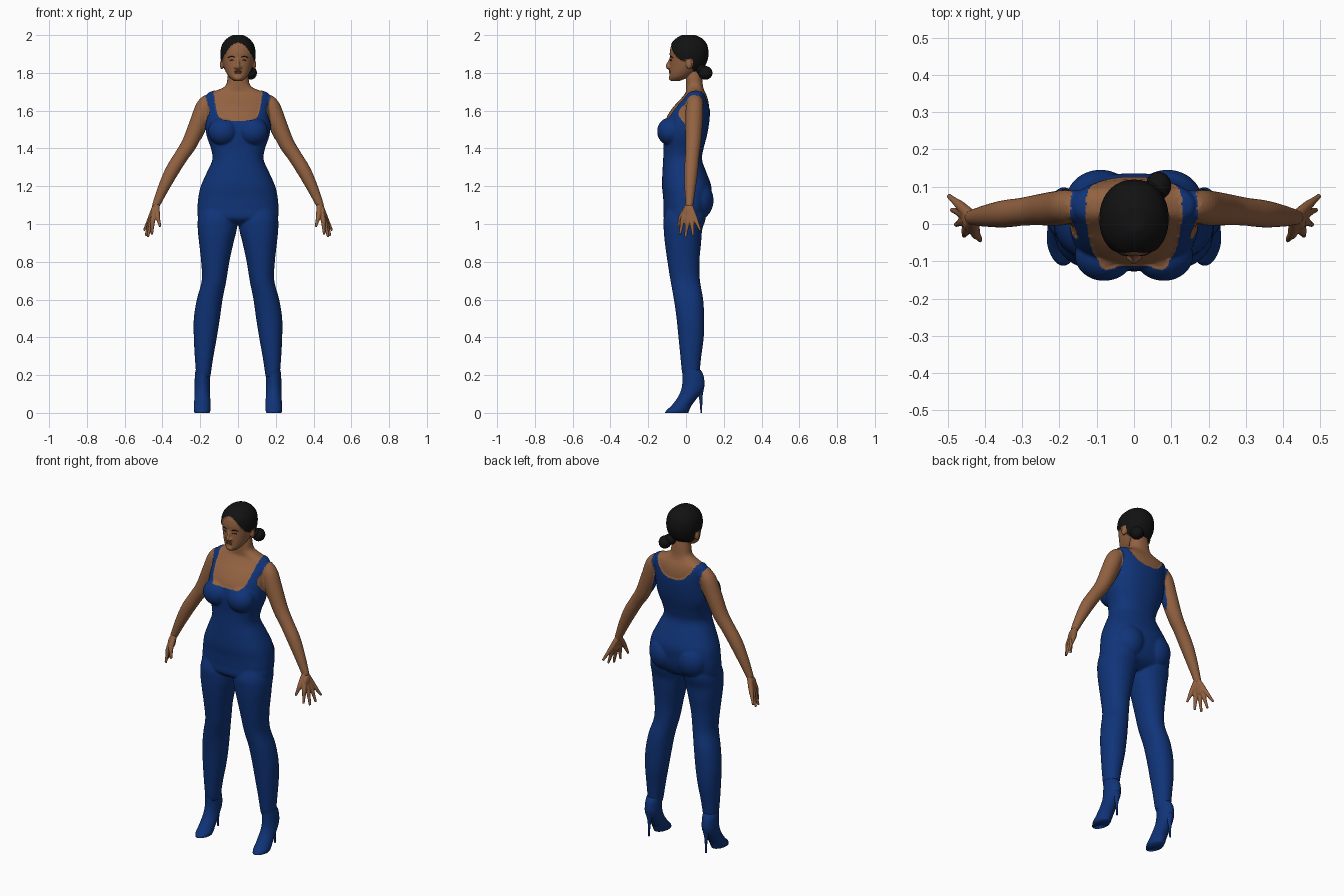
import bpy, bmesh, math
from mathutils import Vector, Matrix

cube = bpy.data.objects.get("Cube")
if cube:
    bpy.data.objects.remove(cube, do_unlink=True)


def material(name, colour):
    mat = bpy.data.materials.new(name)
    mat.use_nodes = True
    mat.diffuse_color = (*colour, 1)
    shader = mat.node_tree.nodes["Principled BSDF"]
    shader.inputs["Base Color"].default_value = (*colour, 1)
    shader.inputs["Roughness"].default_value = 0.8
    return mat


SKIN = material("warm brown skin", (0.29, 0.122, 0.053))
SUIT = material("royal blue fabric", (0.005, 0.034, 0.19))
HAIR = material("black hair", (0.006, 0.006, 0.006))
LIPS = material("brown lips", (0.2, 0.07, 0.04))


def dense(rows, steps=5):
    """Smoothly interpolate rows of numbers."""
    out = []
    for i in range(len(rows) - 1):
        quad = [Vector(rows[min(max(i + k, 0), len(rows) - 1)]) for k in (-1, 0, 1, 2)]
        a, b, c, d = quad
        for s in range(steps):
            t = s / steps
            out.append(b + (c - a) * t / 2 + (a - b * 2.5 + c * 2 - d / 2) * t * t
                       + ((b - c) * 1.5 + (d - a) / 2) * t ** 3)
    return out + [Vector(rows[-1])]


def skin_rings(bm, rings):
    """Bridge rings of points and cap both ends."""
    loops = [[bm.verts.new(p) for p in ring] for ring in rings]
    n = len(loops[0])
    for lo, hi in zip(loops, loops[1:]):
        for i in range(n):
            j = (i + 1) % n
            bm.faces.new((lo[i], lo[j], hi[j], hi[i]))
    bm.faces.new(loops[0])
    bm.faces.new(loops[-1])


def loft(bm, rows, side=1, power=2.3, n=48):
    """Level superellipse sections given as z, x low, x high, y front, y back."""
    rings = []
    for z, xa, xb, ya, yb in dense(rows):
        ring = []
        for i in range(n):
            a = math.tau * i / n
            u, v = (math.copysign(abs(f) ** (2 / power), f) for f in (math.cos(a), math.sin(a)))
            ring.append((side * ((xa + xb) / 2 + u * (xb - xa) / 2),
                         (ya + yb) / 2 + v * (yb - ya) / 2, z))
        rings.append(ring)
    skin_rings(bm, rings)


def centred(rows):
    return [(z, -w, w, front, back) for z, w, front, back in rows]


def tube(bm, rows, side=1, n=20):
    """Round limb along a path given as x, y, z, radius."""
    pts = dense(rows)
    rings = []
    for i, p in enumerate(pts):
        along = (pts[min(i + 1, len(pts) - 1)] - pts[max(i - 1, 0)]).xyz.normalized()
        u = along.cross(Vector((0, 1, 0))).normalized()
        v = along.cross(u)
        ring = [p.xyz + (u * math.cos(math.tau * k / n) + v * math.sin(math.tau * k / n)) * p.w
                for k in range(n)]
        rings.append([(side * q.x, q.y, q.z) for q in ring])
    skin_rings(bm, rings)


def ball(bm, centre, radii):
    bmesh.ops.create_uvsphere(bm, u_segments=32, v_segments=20, radius=1,
                              matrix=Matrix.LocRotScale(centre, None, Vector(radii)))


def finish(bm, name, mats, voxel=0, smoothing=4):
    """Make the object; with a voxel size, fuse its volumes into one skin."""
    bmesh.ops.recalc_face_normals(bm, faces=bm.faces)
    mesh = bpy.data.meshes.new(name)
    bm.to_mesh(mesh)
    bm.free()
    obj = bpy.data.objects.new(name, mesh)
    bpy.context.collection.objects.link(obj)
    for mat in mats:
        mesh.materials.append(mat)
    bpy.ops.object.select_all(action='DESELECT')
    bpy.context.view_layer.objects.active = obj
    obj.select_set(True)
    if voxel:
        fuse = obj.modifiers.new("fuse", 'REMESH')
        fuse.mode = 'VOXEL'
        fuse.voxel_size = voxel
        soften = obj.modifiers.new("soften", 'SMOOTH')
        soften.factor = 0.5
        soften.iterations = smoothing
        for mod in ("fuse", "soften"):
            bpy.ops.object.modifier_apply(modifier=mod)
    obj.data.shade_smooth()
    return obj


def cover(obj, rule, thickness):
    """Give faces that meet the rule the second material and raise them slightly."""
    bm = bmesh.new()
    bm.from_mesh(obj.data)
    bm.normal_update()
    raised = set()
    for f in bm.faces:
        f.smooth = True
        f.material_index = int(rule(*f.calc_center_median()))
        if f.material_index:
            raised.update(f.verts)
    moves = [(v, v.normal * thickness) for v in raised]
    for v, move in moves:
        v.co += move
    bm.to_mesh(obj.data)
    bm.free()


# Body: torso with neck, bust, seat, legs and arms fused together
TORSO = [(1.0, .1, -.07, .04), (1.03, .2, -.112, .095), (1.08, .21, -.115, .122),
         (1.14, .206, -.117, .13), (1.2, .193, -.123, .13), (1.27, .162, -.121, .105),
         (1.34, .132, -.117, .081), (1.4, .139, -.115, .089), (1.46, .16, -.118, .105),
         (1.51, .168, -.117, .115), (1.57, .166, -.1, .122), (1.62, .166, -.067, .122),
         (1.66, .167, -.03, .116), (1.69, .158, -.005, .105), (1.703, .125, 0, .098),
         (1.73, .068, 0, .09), (1.78, .055, 0, .085), (1.82, .05, .01, .08)]
LEG = [(1.1, .03, .19, -.09, .1), (1.03, .007, .208, -.114, .1), (.97, .011, .209, -.114, .082),
       (.9, .028, .202, -.108, .076), (.8, .05, .191, -.094, .067), (.7, .066, .188, -.078, .07),
       (.6, .086, .214, -.06, .087), (.5, .1, .23, -.046, .092), (.4, .116, .23, -.036, .09),
       (.3, .134, .225, -.026, .077), (.22, .146, .219, -.018, .069), (.19, .15, .217, -.01, .066)]
ARM = [(.15, .05, 1.66, .036), (.178, .046, 1.62, .046), (.208, .042, 1.54, .047),
       (.255, .038, 1.43, .042), (.3, .033, 1.36, .038), (.35, .027, 1.28, .037),
       (.395, .022, 1.19, .03), (.43, .018, 1.11, .022), (.438, .016, 1.09, .02)]
bm = bmesh.new()
loft(bm, centred(TORSO))
for s in (-1, 1):
    loft(bm, LEG, s, 2.15)
    tube(bm, ARM, s)
    ball(bm, (s * .08, -.085, 1.49), (.075, .064, .07))
    ball(bm, (s * .09, .06, 1.125), (.09, .082, .1))
body = finish(bm, "body", (SKIN, SUIT), 0.006, 6)


def in_suit(x, y, z):
    x = abs(x)
    armhole = .17 - .022 * math.exp(-((z - 1.6) / .045) ** 2) + max(0, 1.53 - z) * .35
    if y < .05:
        neckline = 1.545 + .165 * (x / .13) ** 8
    else:
        neckline = 1.605 + .105 * (x / .13) ** 3
    return x < armhole and z < min(neckline, 1.72)


cover(body, in_suit, 0.004)

# Hands: fingers and thumb run from the wrist and fuse into a palm
FINGERS = [((.45, -.016, 1.025), (.456, -.032, .945)), ((.458, .008, 1.015), (.478, -.002, .93)),
           ((.463, .03, 1.02), (.489, .038, .937)), ((.465, .048, 1.03), (.498, .076, .965)),
           ((.426, -.024, 1.04), (.412, -.044, .985))]
for s, side_name in ((-1, "right"), (1, "left")):
    bm = bmesh.new()
    for knuckle, tip in FINGERS:
        joint = Vector(knuckle).lerp(Vector(tip), .5)
        tube(bm, [(.432, .017, 1.105, .017), (*knuckle, .0135), (*joint, .0095), (*tip, .0065)], s, 12)
    ball(bm, (s * .449, .016, 1.055), (.014, .034, .04))
    finish(bm, side_name + "_hand", (SKIN,), 0.0035, 3)

# Ankle boots with pointed toes and thin heels
BOOT = [(.228, .146, .225, -.021, .077), (.2, .147, .228, -.019, .092), (.15, .147, .23, -.02, .098),
        (.115, .148, .23, -.028, .086), (.08, .147, .231, -.045, .06), (.04, .146, .233, -.075, .03),
        (.015, .146, .234, -.102, .018), (0, .15, .23, -.112, .012)]
for s, side_name in ((-1, "right"), (1, "left")):
    bm = bmesh.new()
    loft(bm, BOOT, s, 1.9)
    finish(bm, side_name + "_boot", (SUIT,))
    bm = bmesh.new()
    tube(bm, [(.188, .072, .14, .026), (.188, .077, .09, .011), (.188, .08, .04, .006),
              (.188, .081, 0, .005)], s, 12)
    finish(bm, side_name + "_heel", (SUIT,))

# Head with nose, chin and ears; hair is a raised cap
HEAD = [(1.757, .022, -.076, -.035), (1.775, .045, -.086, .01), (1.8, .062, -.086, .05),
        (1.83, .075, -.086, .09), (1.87, .085, -.085, .11), (1.91, .088, -.086, .114),
        (1.95, .079, -.076, .106), (1.98, .053, -.048, .08), (1.996, .025, -.02, .045)]
bm = bmesh.new()
loft(bm, centred(HEAD), 1, 2.15)
tube(bm, [(0, -.08, 1.878, .007), (0, -.09, 1.855, .008), (0, -.097, 1.834, .011),
          (0, -.082, 1.822, .01)])
ball(bm, (0, -.078, 1.773), (.022, .014, .015))
for s in (-1, 1):
    ball(bm, (s * .086, .016, 1.845), (.01, .016, .026))
    ball(bm, (s * .014, -.09, 1.83), (.008, .009, .007))
head = finish(bm, "head", (SKIN, HAIR), 0.0045, 3)


def in_hair(x, y, z):
    if y < 0:
        return z > 1.957 - .1 * (x / .085) ** 2
    on_ear = abs(x) > .078 and y < .034 and z < 1.872
    return not on_ear and z > max(1.785, 1.857 - 1.1 * y)


cover(head, in_hair, 0.005)

bm = bmesh.new()
ball(bm, (.066, .103, 1.8), (.034, .037, .036))
ball(bm, (.045, .085, 1.815), (.035, .03, .03))
finish(bm, "hair_bun", (HAIR,))

# Lips and brows
bm = bmesh.new()
for z in (1.801, 1.808):
    ball(bm, (0, -.085, z), (.021, .006, .0045))
finish(bm, "lips", (LIPS,))
bm = bmesh.new()
for s in (-1, 1):
    tube(bm, [(.016, -.084, 1.882, .002), (.034, -.0805, 1.887, .0025), (.052, -.069, 1.881, .0015)], s, 8)
    tube(bm, [(.02, -.083, 1.865, .0015), (.031, -.0805, 1.869, .002), (.044, -.074, 1.864, .0015)], s, 8)
finish(bm, "brows_and_lashes", (HAIR,))
